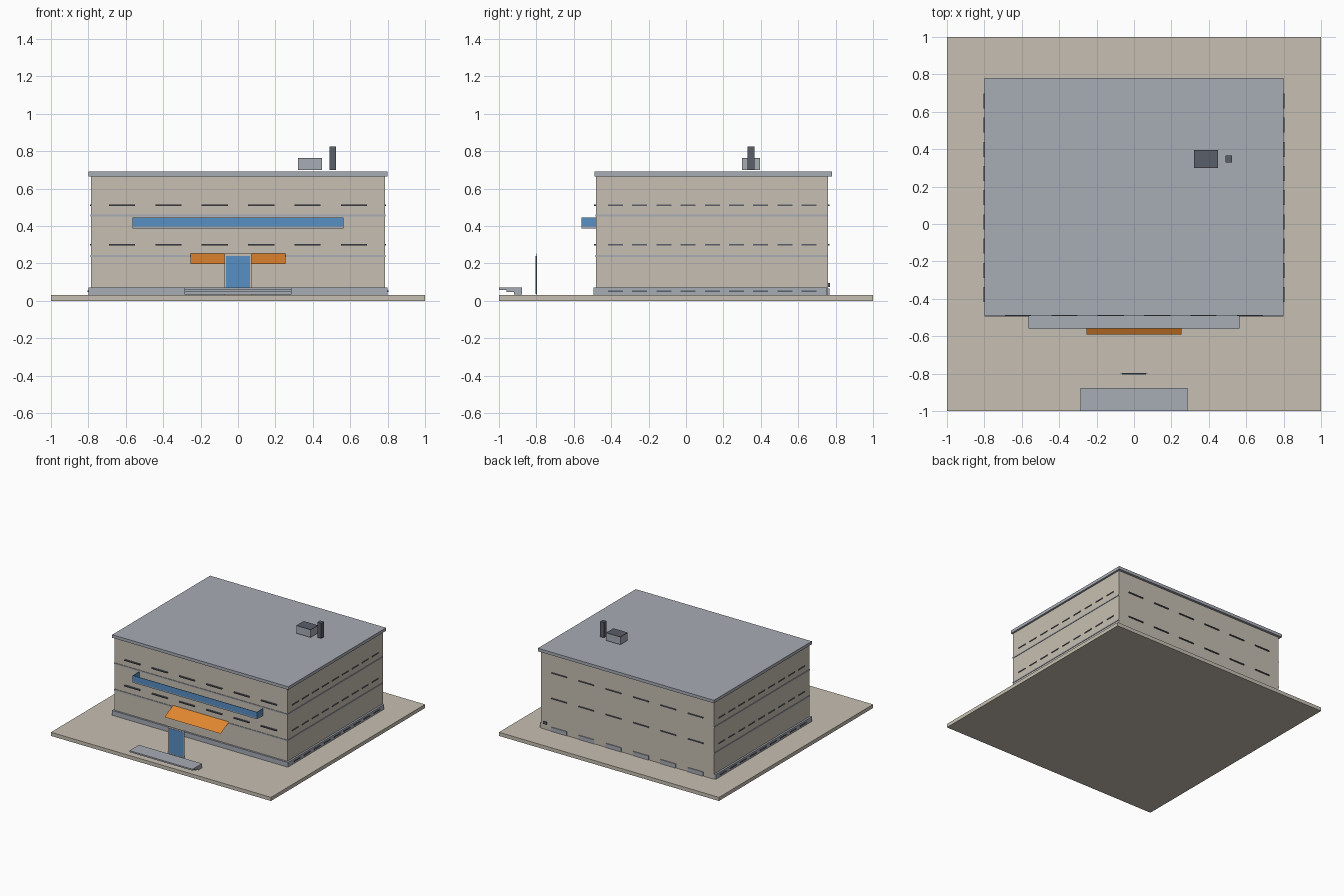
import bpy
import bmesh

cube = bpy.data.objects.get("Cube")
if cube:
    bpy.data.objects.remove(cube, do_unlink=True)


def material(name, r, g, b):
    """Flat colour given as 0-255 display values, stored linear."""
    lin = [((c / 255 + 0.055) / 1.055) ** 2.4 for c in (r, g, b)] + [1]
    m = bpy.data.materials.new(name)
    m.use_nodes = True
    m.diffuse_color = lin
    bsdf = m.node_tree.nodes["Principled BSDF"]
    bsdf.inputs["Base Color"].default_value = lin
    bsdf.inputs["Roughness"].default_value = 0.8
    return m


BEIGE = material("beige stone", 199, 191, 178)
GREY = material("blue grey", 167, 172, 181)
DARK = material("dark grey", 90, 94, 104)
BLUE = material("blue glass", 88, 144, 197)
ORANGE = material("orange canvas", 226, 135, 48)


def mesh_object(name, bm, mat):
    me = bpy.data.meshes.new(name)
    bm.to_mesh(me)
    bm.free()
    me.materials.append(mat)
    ob = bpy.data.objects.new(name, me)
    bpy.context.collection.objects.link(ob)
    return ob


def box(name, mat, x, y, z):
    """Box from (low, high) ranges on each axis."""
    bm = bmesh.new()
    bmesh.ops.create_cube(bm, size=1)
    for v in bm.verts:
        for i, (lo, hi) in enumerate((x, y, z)):
            v.co[i] = lo if v.co[i] < 0 else hi
    return mesh_object(name, bm, mat)


WX, FRONT, BACK = 0.785, -0.48, 0.76

# Ground, walls, plinth and roof
box("ground_slab", BEIGE, (-1, 1), (-1, 1), (0, 0.03))
box("walls", BEIGE, (-WX, WX), (FRONT, BACK), (0.03, 0.67))
box("plinth", GREY, (-0.8, 0.8), (-0.495, 0.755), (0.031, 0.07))
box("roof", GREY, (-0.8, 0.8), (-0.49, 0.78), (0.665, 0.69))

# Floor bands on the front and both sides
for i, z in enumerate((0.24, 0.455)):
    box(f"floor_band_{i}", GREY, (-WX - 0.004, WX + 0.004),
        (FRONT - 0.004, BACK - 0.002), (z - 0.005, z + 0.005))

# Window sills on all four walls
for row, z in enumerate((0.30, 0.51)):
    h = (z - 0.004, z + 0.004)
    for i in range(6):
        x = -0.62 + 0.248 * i
        w = (x - 0.07, x + 0.07)
        box(f"front_sill_{row}_{i}", DARK, w, (FRONT - 0.012, FRONT), h)
        box(f"back_sill_{row}_{i}", DARK, w, (BACK, BACK + 0.008), h)

for i in range(9):
    y = -0.377 + 0.1294 * i
    for row, (z, wall) in enumerate(((0.05, 0.8), (0.30, WX), (0.51, WX))):
        for side, s in (("left", 1), ("right", -1)):
            xs = sorted((s * wall, s * (wall + 0.005)))
            box(f"{side}_sill_{row}_{i}", DARK, xs,
                (y - 0.04, y + 0.04), (z - 0.004, z + 0.004))

# Basement vents along the back
for i in range(6):
    x = -0.62 + 0.248 * i
    box(f"back_vent_{i}", GREY, (x - 0.07, x + 0.07),
        (BACK, BACK + 0.006), (0.031, 0.065))
box("back_outlet", DARK, (0.73, 0.76), (BACK, BACK + 0.01), (0.075, 0.095))

# Balcony: floor slab with a glass rail on three sides
BX, BY = 0.565, -0.56
box("balcony_floor", GREY, (-BX, BX), (BY, FRONT), (0.387, 0.396))
box("balcony_front_rail", BLUE, (-BX, BX), (BY, BY + 0.004), (0.396, 0.445))
for side, s in (("left", 1), ("right", -1)):
    box(f"balcony_{side}_rail", BLUE, sorted((s * BX, s * (BX - 0.004))),
        (BY + 0.004, FRONT), (0.396, 0.445))

# Sloping awning sheet
bm = bmesh.new()
bm.faces.new([bm.verts.new(p) for p in (
    (-0.255, -0.59, 0.197), (0.255, -0.59, 0.197),
    (0.255, FRONT, 0.252), (-0.255, FRONT, 0.252))])
mesh_object("awning", bm, ORANGE)

# Entrance door: frame with a glass panel on each face
box("door_frame", BEIGE, (-0.073, 0.073), (-0.803, -0.798), (0.03, 0.252))
box("door_glass", BLUE, (-0.064, 0.064), (-0.805, -0.796), (0.035, 0.24))

# Entrance steps, widest tread on top
for i in range(3):
    box(f"entrance_step_{i}", GREY, (-0.287, 0.287),
        (-0.92 - 0.04 * i, -0.877), (0.034 + 0.012 * i, 0.046 + 0.012 * i))

# Rooftop unit and chimney
box("roof_unit", GREY, (0.32, 0.45), (0.30, 0.395), (0.70, 0.76))
box("roof_unit_lid", DARK, (0.32, 0.45), (0.30, 0.395), (0.76, 0.764))
box("chimney", DARK, (0.49, 0.525), (0.33, 0.365), (0.70, 0.825))
